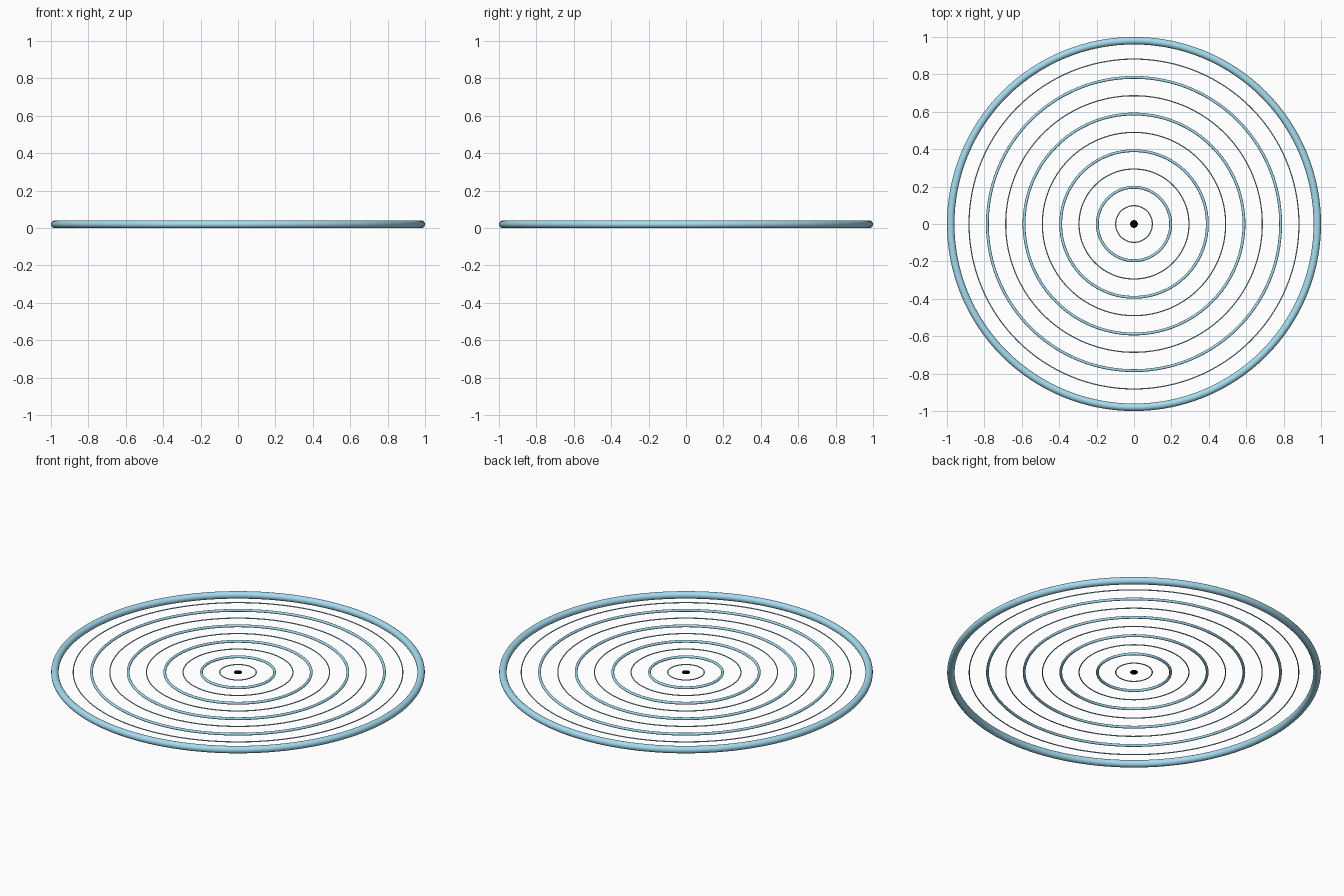
import bpy

if "Cube" in bpy.data.objects:
    bpy.data.objects.remove(bpy.data.objects["Cube"])

UNIT = 0.98      # centreline radius of the outer rim
MID_Z = 0.02     # all parts share this mid plane


def material(name, color):
    mat = bpy.data.materials.new(name)
    mat.diffuse_color = color
    mat.use_nodes = True
    mat.node_tree.nodes["Principled BSDF"].inputs["Base Color"].default_value = mat.diffuse_color
    return mat


blue = material("sky_blue", (0.38, 0.72, 0.87, 1.0))
black = material("black", (0.0, 0.0, 0.0, 1.0))


def ring(name, radius, tube, sides):
    bpy.ops.mesh.primitive_torus_add(
        major_radius=radius, minor_radius=tube,
        major_segments=128, minor_segments=sides, location=(0, 0, MID_Z))
    obj = bpy.context.object
    obj.name = name
    obj.data.materials.append(blue)
    bpy.ops.object.shade_smooth()


# Thick outer rim
ring("outer_rim", UNIT, 0.02, 24)

# Alternating fine and medium concentric rings
for i in range(1, 10):
    if i % 2:
        ring(f"fine_ring_{i}", UNIT * i / 10, 0.003, 12)
    else:
        ring(f"medium_ring_{i}", UNIT * i / 10, 0.0075, 16)

# Small flat centre dot
bpy.ops.mesh.primitive_cylinder_add(
    vertices=48, radius=0.021, depth=0.004, location=(0, 0, MID_Z))
dot = bpy.context.object
dot.name = "centre_dot"
dot.data.materials.append(black)
bpy.ops.object.shade_smooth_by_angle()
